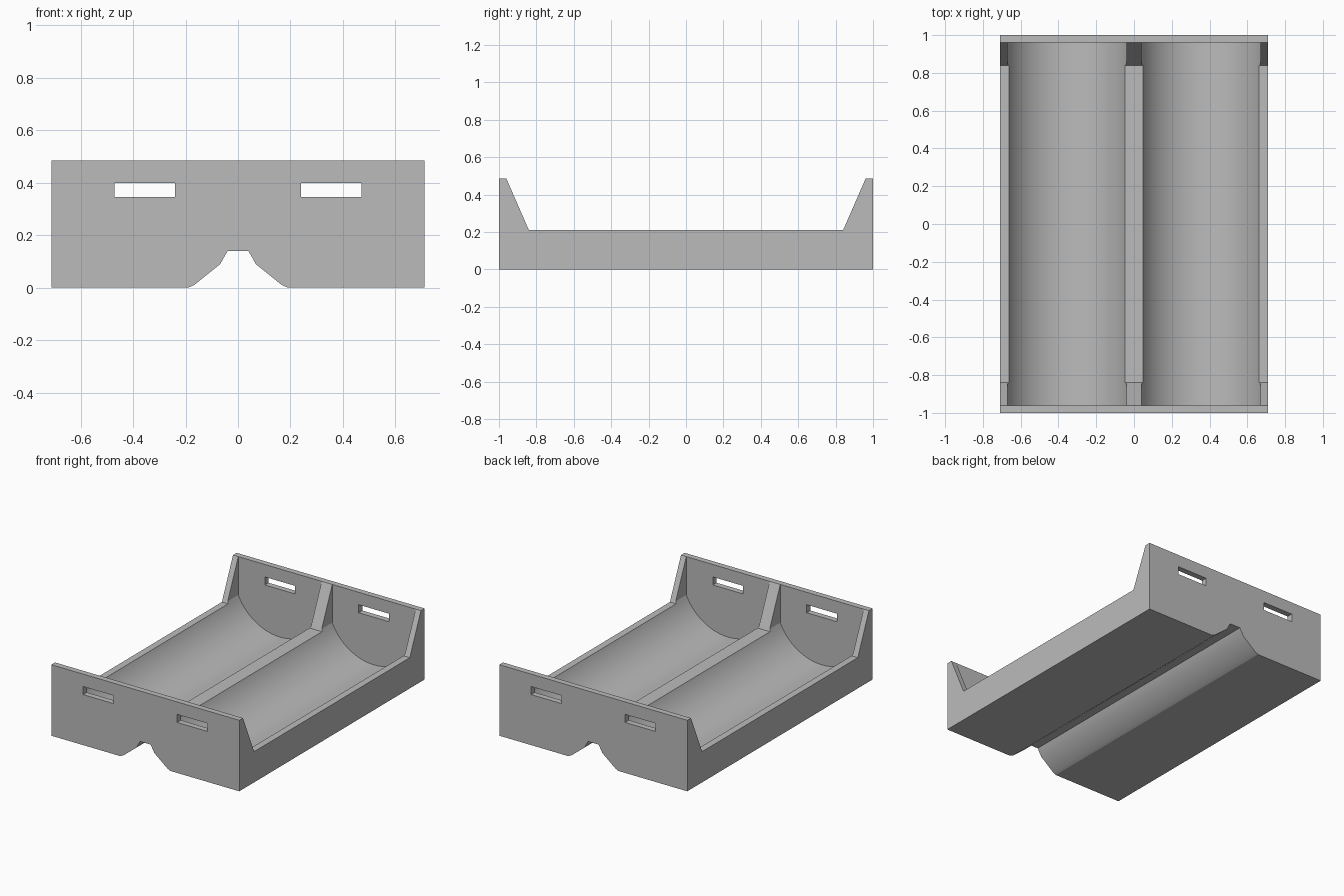
import bpy, bmesh, math

cube = bpy.data.objects.get("Cube")
if cube:
    bpy.data.objects.remove(cube)

grey = bpy.data.materials.new("light grey plastic")
grey.use_nodes = True
grey.diffuse_color = (0.5, 0.5, 0.5, 1)
grey.node_tree.nodes["Principled BSDF"].inputs["Base Color"].default_value = (0.5, 0.5, 0.5, 1)

HALF_W, RIB, TOP = 0.71, 0.04, 0.485
LANE_X, LANE_HALF = 0.355, 0.315


def prism(name, profile, half, axis):
    """Extrude a 2D profile symmetrically along x or y."""
    bm = bmesh.new()
    place = (lambda a, b: (-half, a, b)) if axis == "x" else (lambda a, b: (a, -half, b))
    face = bm.faces.new([bm.verts.new(place(a, b)) for a, b in profile])
    new = bmesh.ops.extrude_face_region(bm, geom=[face])["geom"]
    shift = (2 * half, 0, 0) if axis == "x" else (0, 2 * half, 0)
    bmesh.ops.translate(bm, vec=shift, verts=[v for v in new if isinstance(v, bmesh.types.BMVert)])
    bmesh.ops.recalc_face_normals(bm, faces=bm.faces)
    mesh = bpy.data.meshes.new(name)
    bm.to_mesh(mesh)
    bm.free()
    mesh.materials.append(grey)
    obj = bpy.data.objects.new(name, mesh)
    bpy.context.collection.objects.link(obj)
    return obj


# Tray block: low sides rising on sloped gussets to tall end walls
half_side = [(0.84, 0.21), (0.96, TOP), (1, TOP), (1, 0)]
tray = prism("battery_tray", half_side + [(-y, z) for y, z in reversed(half_side)], HALF_W, "x")

cutters = []

# Round-bottomed lanes with upright walls
RADIUS, CENTRE_Z = 0.345, 0.365
edge = math.asin(LANE_HALF / RADIUS)
STEPS = 32
for side in (-1, 1):
    cx = side * LANE_X
    arc = []
    for i in range(STEPS + 1):
        t = -edge + 2 * edge * i / STEPS
        arc.append((cx + RADIUS * math.sin(t), CENTRE_Z - RADIUS * math.cos(t)))
    lane = arc + [(cx + LANE_HALF, 0.7), (cx - LANE_HALF, 0.7)]
    cutters.append(prism("lane_cutter", lane, 0.96, "y"))
    # Slots through both end walls
    x0, x1 = side * 0.24, side * 0.47
    slot = [(x0, 0.345), (x1, 0.345), (x1, 0.40), (x0, 0.40)]
    cutters.append(prism("slot_cutter", slot, 1.1, "y"))

# Groove along the underside, below the middle rib
half_groove = [(0.19, -0.1), (0.19, 0), (0.165, 0.012), (0.068, 0.09), (RIB, 0.14)]
groove = half_groove + [(-x, z) for x, z in reversed(half_groove)]
cutters.append(prism("groove_cutter", groove, 1.1, "y"))

# Carve the tray, then drop the cutters
for cutter in cutters:
    cutter.hide_render = True
    mod = tray.modifiers.new("carve", "BOOLEAN")
    mod.operation = "DIFFERENCE"
    mod.solver = "EXACT"
    mod.object = cutter
bpy.context.view_layer.update()
carved = bpy.data.meshes.new_from_object(tray.evaluated_get(bpy.context.evaluated_depsgraph_get()))
tray.modifiers.clear()
tray.data = carved
for cutter in cutters:
    bpy.data.objects.remove(cutter)

# Smooth curved lanes, crisp edges elsewhere
bpy.ops.object.select_all(action="DESELECT")
tray.select_set(True)
bpy.context.view_layer.objects.active = tray
bpy.ops.object.shade_smooth_by_angle(angle=math.radians(25))
